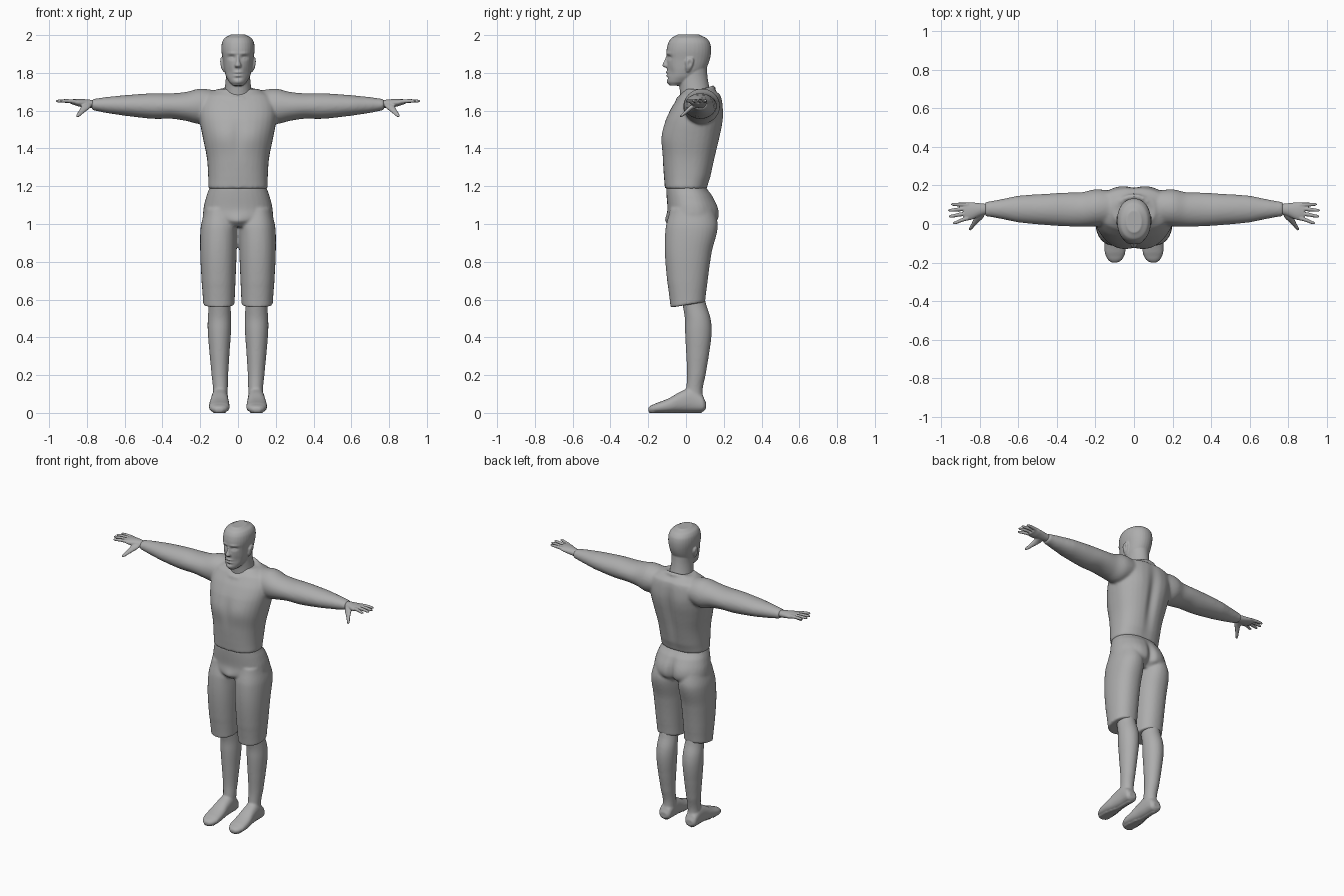
import bpy, bmesh, math
from mathutils import Vector

grey = bpy.data.materials.new("plain grey")
grey.diffuse_color = (0.42, 0.42, 0.42, 1)
AXES = {"X": (0, 1, 2), "Y": (1, 0, 2), "Z": (2, 0, 1)}


def loft(bm, axis, rows, power=2.0, sides=32, steps=6, both=False):
    """Smooth body through rows (position, a_low, a_high, b_low, b_high)."""
    fine = []
    for i in range(len(rows) - 1):
        p0, p1 = rows[max(i - 1, 0)], rows[i]
        p2, p3 = rows[i + 1], rows[min(i + 2, len(rows) - 1)]
        for s in range(steps):
            t = s / steps
            fine.append([0.5 * (2 * b + (c - a) * t + (2 * a - 5 * b + 4 * c - d) * t * t
                                + (3 * b - a - 3 * c + d) * t ** 3)
                         for a, b, c, d in zip(p0, p1, p2, p3)])
        # keep the position itself evenly spaced
        for s in range(steps):
            fine[-steps + s][0] = p1[0] + (p2[0] - p1[0]) * s / steps
    fine.append(list(rows[-1]))
    for sign in ((1, -1) if both else (1,)):
        rings = []
        for pos, al, ah, bl, bh in fine:
            ring = []
            for k in range(sides):
                ang = 2 * math.pi * k / sides
                c, s = math.cos(ang), math.sin(ang)
                co = [0, 0, 0]
                co[AXES[axis][0]] = pos
                co[AXES[axis][1]] = (al + ah) / 2 + (ah - al) / 2 * math.copysign(abs(c) ** (2 / power), c)
                co[AXES[axis][2]] = (bl + bh) / 2 + (bh - bl) / 2 * math.copysign(abs(s) ** (2 / power), s)
                co[0] *= sign
                ring.append(bm.verts.new(co))
            rings.append(ring)
        faces = [bm.faces.new(rings[0]), bm.faces.new(rings[-1])]
        for r0, r1 in zip(rings, rings[1:]):
            for k in range(sides):
                j = (k + 1) % sides
                faces.append(bm.faces.new((r0[k], r0[j], r1[j], r1[k])))
        bmesh.ops.recalc_face_normals(bm, faces=faces)


def finish(name, bm, voxel, smooth, bumps=(), bend=None):
    """Fuse the lofts into one skin, then press soft bumps into it."""
    raw = bpy.data.meshes.new(name)
    bm.to_mesh(raw)
    bm.free()
    ob = bpy.data.objects.new(name, raw)
    bpy.context.collection.objects.link(ob)
    m = ob.modifiers.new("fuse", "REMESH")
    m.mode, m.voxel_size = "VOXEL", voxel
    m = ob.modifiers.new("soften", "SMOOTH")
    m.factor, m.iterations = 0.5, smooth
    me = bpy.data.meshes.new_from_object(ob.evaluated_get(bpy.context.evaluated_depsgraph_get()))
    ob.modifiers.clear()
    ob.data = me
    for v in me.vertices:
        p = v.co.copy()
        for (cx, cy, cz), (rx, ry, rz), push in bumps:
            for sx in ((1, -1) if cx else (1,)):
                d = ((p.x - sx * cx) / rx) ** 2 + ((p.y - cy) / ry) ** 2 + ((p.z - cz) / rz) ** 2
                if d < 8:
                    v.co += Vector((sx * push[0], push[1], push[2])) * math.exp(-d)
        if bend:
            bend(v.co)
    me.materials.clear()
    me.materials.append(grey)
    me.polygons.foreach_set("use_smooth", [True] * len(me.polygons))
    return ob


# shirt: torso and sleeves
bm = bmesh.new()
loft(bm, "Z", [(1.185, -.158, .158, -.112, .112), (1.25, -.158, .158, -.117, .132),
               (1.35, -.165, .165, -.124, .155), (1.45, -.185, .185, -.127, .178),
               (1.55, -.203, .203, -.108, .193), (1.62, -.205, .205, -.075, .195),
               (1.68, -.18, .18, -.035, .185), (1.715, -.11, .11, -.005, .15)], power=2.4)
loft(bm, "X", [(.10, 0, .17, 1.56, 1.705), (.20, -.012, .18, 1.53, 1.717),
               (.27, -.015, .165, 1.545, 1.70), (.35, -.012, .163, 1.557, 1.692),
               (.45, -.006, .157, 1.557, 1.692), (.6, .008, .147, 1.573, 1.682),
               (.7, .028, .127, 1.588, 1.672), (.775, .04, .115, 1.602, 1.662)], both=True)
# neckline band
band = []
for i in range(24):
    a = 2 * math.pi * i / 24
    band.append(Vector((.092 * math.cos(a), .052 + .092 * math.sin(a), 1.69 + .03 * math.sin(a))))
for p in band:
    g = bmesh.ops.create_icosphere(bm, subdivisions=2, radius=.016)
    bmesh.ops.translate(bm, verts=g["verts"], vec=p)
finish("shirt", bm, .008, 8, [
    ((.085, -.12, 1.47), (.07, .08, .07), (0, -.008, 0)),      # chest
    ((0, -.12, 1.46), (.025, .08, .09), (0, .006, 0)),         # breastbone
    ((0, .19, 1.42), (.03, .08, .2), (0, -.018, 0)),           # spine groove
    ((.09, .19, 1.55), (.06, .06, .08), (0, .006, 0)),         # shoulder blades
])

# head and neck
bm = bmesh.new()
loft(bm, "Z", [(1.66, -.08, .08, -.03, .145), (1.72, -.07, .07, -.034, .125),
               (1.78, -.064, .064, -.04, .114), (1.84, -.064, .064, -.03, .11)])
loft(bm, "Z", [(1.732, -.028, .028, -.086, -.03), (1.75, -.046, .046, -.097, .02),
               (1.78, -.063, .063, -.100, .07), (1.82, -.074, .074, -.100, .105),
               (1.87, -.081, .081, -.101, .126), (1.92, -.088, .088, -.103, .133),
               (1.96, -.085, .085, -.094, .127), (1.985, -.071, .071, -.077, .107),
               (2.003, -.04, .04, -.045, .07)], power=2.15)
# nose
loft(bm, "Z", [(1.828, -.015, .015, -.113, -.08), (1.838, -.018, .018, -.126, -.08),
               (1.86, -.011, .011, -.117, -.08), (1.89, -.008, .008, -.106, -.08)], sides=16)
# ears
loft(bm, "Z", [(1.805, .068, .078, .0, .018), (1.825, .07, .089, -.004, .03),
               (1.86, .072, .098, -.004, .042), (1.88, .072, .094, .006, .038)], sides=16, both=True)
finish("head", bm, .0045, 4, [
    ((.034, -.095, 1.882), (.019, .05, .011), (0, .011, 0)),   # eye sockets
    ((.034, -.09, 1.879), (.010, .04, .005), (0, -.005, 0)),   # eyelids
    ((.034, -.095, 1.903), (.024, .05, .008), (0, -.005, 0)),  # brows
    ((.045, -.08, 1.80), (.02, .05, .03), (0, .006, 0)),       # cheeks
    ((0, -.1, 1.803), (.02, .04, .006), (0, -.007, 0)),        # upper lip
    ((0, -.1, 1.794), (.024, .04, .003), (0, .005, 0)),        # mouth line
    ((0, -.1, 1.785), (.018, .04, .006), (0, -.006, 0)),       # lower lip
    ((0, -.1, 1.772), (.02, .04, .006), (0, .005, 0)),         # chin crease
    ((0, -.1, 1.752), (.02, .04, .012), (0, -.005, 0)),        # chin
    ((.096, .02, 1.853), (.02, .01, .016), (-.008, 0, 0)),     # ear hollows
])

# hands: palm, four fingers, thumb
bm = bmesh.new()
loft(bm, "X", [(.755, .052, .104, 1.612, 1.655), (.80, .04, .108, 1.615, 1.66),
               (.85, .02, .113, 1.624, 1.662), (.882, .022, .11, 1.634, 1.66)], both=True)
for y0, y1, x1 in ((.03, .006, .94), (.055, .04, .962), (.08, .071, .964), (.10, .102, .95)):
    xm = (.86 + x1) / 2
    ym = (y0 + y1) / 2
    loft(bm, "X", [(.86, y0 - .011, y0 + .011, 1.637, 1.659), (xm, ym - .010, ym + .010, 1.641, 1.661),
                   (x1 - .01, y1 - .008, y1 + .008, 1.643, 1.659),
                   (x1, y1 - .004, y1 + .004, 1.647, 1.655)], sides=14, both=True)
loft(bm, "Y", [(-.033, .845, .856, 1.565, 1.574), (-.022, .835, .856, 1.567, 1.585),
               (.005, .81, .842, 1.585, 1.610), (.035, .78, .83, 1.607, 1.637),
               (.06, .775, .83, 1.615, 1.65)], sides=16, both=True)
finish("hands", bm, .004, 2)


# shorts: hips and two legs
def tilt_hem(co):
    if co.z < .66:
        co.z += .16 * (co.y - .01) * min(1, (.66 - co.z) / .07)


bm = bmesh.new()
loft(bm, "Z", [(1.2, -.150, .150, -.105, .105), (1.15, -.167, .167, -.103, .138),
               (1.08, -.183, .183, -.098, .163), (1.02, -.18, .18, -.1, .163),
               (.985, -.13, .13, -.07, .12)], power=2.3)
loft(bm, "Z", [(1.08, .02, .178, -.085, .14), (.98, .004, .198, -.108, .165),
               (.85, .007, .2, -.112, .136), (.7, .013, .193, -.1, .115),
               (.572, .018, .184, -.082, .102)], power=2.2, both=True)
finish("shorts", bm, .008, 4, [
    ((.08, .17, 1.07), (.07, .06, .08), (0, .012, 0)),         # seat
    ((0, .16, 1.03), (.022, .08, .1), (0, -.022, 0)),          # seat cleft
    ((0, -.1, 1.0), (.04, .05, .04), (0, -.015, 0)),           # front
], tilt_hem)

# lower legs and feet
bm = bmesh.new()
loft(bm, "Z", [(.66, .045, .155, -.03, .09), (.57, .04, .155, -.018, .108),
               (.5, .036, .16, -.006, .13), (.43, .037, .16, -.005, .136),
               (.33, .044, .152, .0, .125), (.2, .052, .14, .006, .104),
               (.12, .054, .132, .0, .088), (.04, .055, .135, -.005, .095)], both=True)
loft(bm, "Y", [(.105, .07, .125, .02, .06), (.09, .056, .138, .006, .09),
               (.03, .052, .14, .004, .13), (-.03, .05, .145, .004, .112),
               (-.09, .045, .153, .002, .078), (-.15, .045, .152, .001, .055),
               (-.185, .06, .137, .001, .04), (-.2, .08, .12, .005, .03)], power=2.4, both=True)
finish("legs_and_feet", bm, .007, 4, [], lambda co: setattr(co, "z", max(co.z, 0.0) if co.z > .006 else 0.0))
